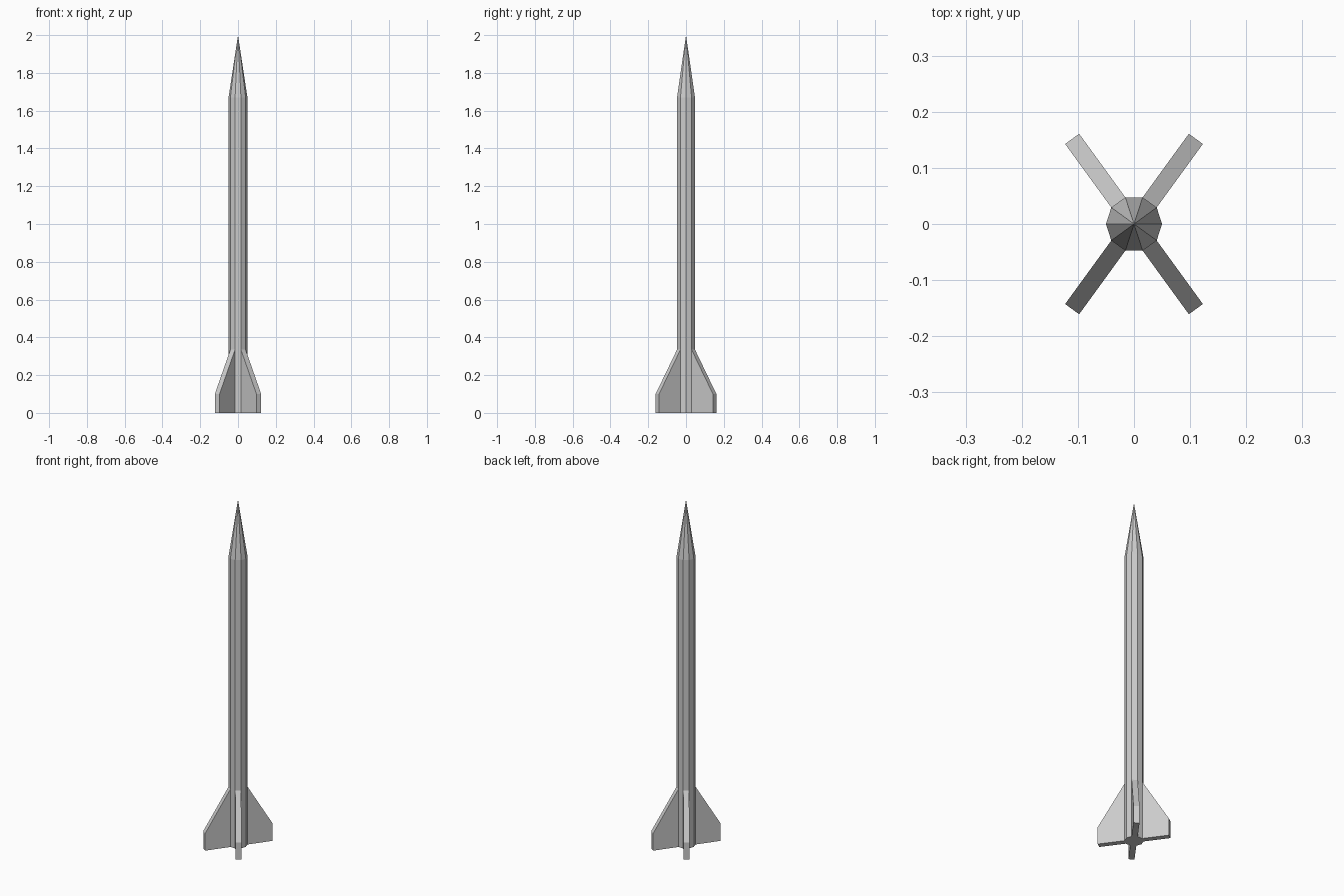
import bpy, bmesh
from math import cos, sin, radians
from mathutils import Vector

if "Cube" in bpy.data.objects:
    bpy.data.objects.remove(bpy.data.objects["Cube"])

SIDES, RADIUS = 10, 0.05
FIN_TOP, FIN_TIP_TOP, FIN_LENGTH = 0.335, 0.10, 0.14
SHOULDER, TIP = 1.67, 2.0

bm = bmesh.new()

# Ten-sided body: rings at the base, fin top and nose shoulder
rings = [[bm.verts.new((RADIUS * cos(radians(36 * i)), RADIUS * sin(radians(36 * i)), z))
          for i in range(SIDES)] for z in (0, FIN_TOP, SHOULDER)]
bm.faces.new(rings[0][::-1])
fin_roots = []
for low, high in zip(rings, rings[1:]):
    for i in range(SIDES):
        j = (i + 1) % SIDES
        face = bm.faces.new((low[i], low[j], high[j], high[i]))
        if low is rings[0] and i in (1, 3, 6, 8):
            fin_roots.append((face, radians(36 * i + 18)))

# Pointed nose
apex = bm.verts.new((0, 0, TIP))
for i in range(SIDES):
    bm.faces.new((rings[2][i], rings[2][(i + 1) % SIDES], apex))

# Four swept fins pulled out of the lower side panels
for root, angle in fin_roots:
    outer = bmesh.ops.extrude_discrete_faces(bm, faces=[root])["faces"][0]
    for v in outer.verts:
        v.co += Vector((cos(angle), sin(angle), 0)) * FIN_LENGTH
        if v.co.z > 0.01:
            v.co.z = FIN_TIP_TOP

bmesh.ops.remove_doubles(bm, verts=bm.verts, dist=1e-5)
bmesh.ops.recalc_face_normals(bm, faces=bm.faces)
mesh = bpy.data.meshes.new("finned_rocket_body")
bm.to_mesh(mesh)
bm.free()
bpy.context.collection.objects.link(bpy.data.objects.new("finned_rocket_body", mesh))
